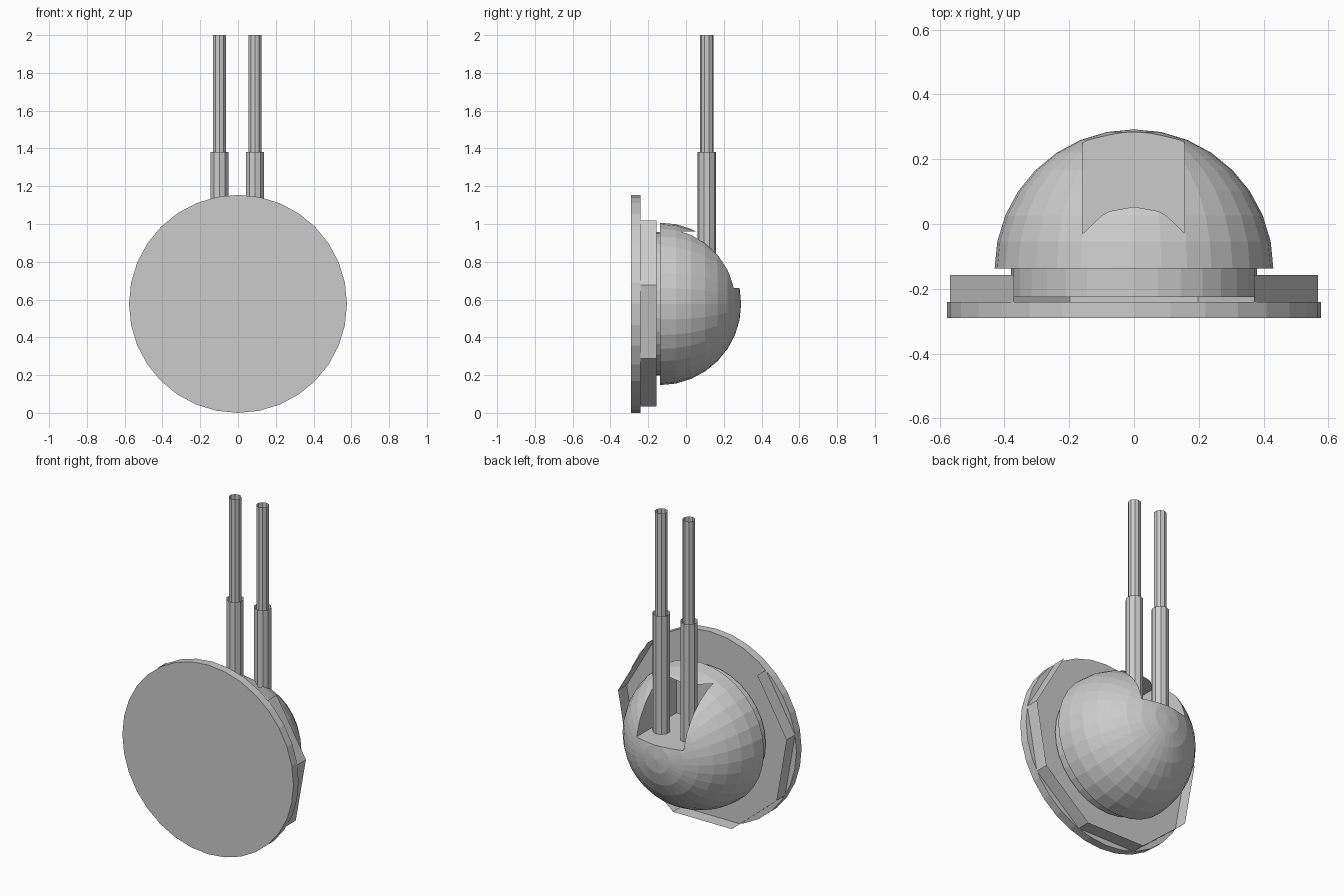
import bpy, bmesh, math
from mathutils import Matrix, Vector

if "Cube" in bpy.data.objects:
    bpy.data.objects.remove(bpy.data.objects["Cube"])

CZ = 0.577                                    # height of the common axis
ALONG_Y = Matrix.Rotation(-math.pi / 2, 4, 'X')   # local z -> world y


def finish(name, bm):
    mesh = bpy.data.meshes.new(name)
    bm.to_mesh(mesh)
    bm.free()
    obj = bpy.data.objects.new(name, mesh)
    bpy.context.collection.objects.link(obj)
    return obj


def drum(name, radius, y0, y1, sides=32):
    bm = bmesh.new()
    place = Matrix.Translation((0, (y0 + y1) / 2, CZ)) @ ALONG_Y
    bmesh.ops.create_cone(bm, cap_ends=True, segments=sides, radius1=radius,
                          radius2=radius, depth=y1 - y0, matrix=place)
    return finish(name, bm)


def tube(name, x, y, radius, z0, z1, sides=10):
    bm = bmesh.new()
    bmesh.ops.create_cone(bm, cap_ends=False, segments=sides, radius1=radius,
                          radius2=radius, depth=z1 - z0,
                          matrix=Matrix.Translation((x, y, (z0 + z1) / 2)))
    return finish(name, bm)


# Face disc and the collar behind it
drum("face_disc", 0.577, -0.29, -0.24)
drum("collar", 0.38, -0.225, -0.137)

# Nine-sided rim wall, open across its top two sides
bm = bmesh.new()
pairs = []
for i in range(8):
    a = math.radians(50 - 40 * i)
    x, z = 0.577 * math.cos(a), CZ + 0.577 * math.sin(a)
    pairs.append([bm.verts.new((x, y, z)) for y in (-0.24, -0.157)])
for p, q in zip(pairs, pairs[1:]):
    bm.faces.new((p[0], q[0], q[1], p[1]))
finish("rim_wall", bm)

# Half-sphere housing with its pole towards the back
bm = bmesh.new()
bmesh.ops.create_uvsphere(bm, u_segments=32, v_segments=16, radius=0.43)
cut = bmesh.ops.bisect_plane(bm, geom=bm.verts[:] + bm.edges[:] + bm.faces[:],
                             plane_co=(0, 0, 0), plane_no=(0, 0, -1),
                             clear_outer=True, dist=1e-4)
bmesh.ops.holes_fill(bm, edges=[e for e in bm.edges if e.is_boundary], sides=0)
bmesh.ops.transform(bm, verts=bm.verts,
                    matrix=Matrix.Translation((0, -0.138, CZ)) @ ALONG_Y)
bmesh.ops.recalc_face_normals(bm, faces=bm.faces)
housing = finish("dome_housing", bm)

# Box-shaped socket cut into the housing
bm = bmesh.new()
bmesh.ops.create_cube(bm, size=1)
for v in bm.verts:
    v.co = Vector((-0.002 + v.co.x * 0.315, 0.135 + v.co.y * 0.53, 0.81 + v.co.z * 0.30))
cutter = finish("socket_cutter", bm)
cutter.hide_render = True
cutter.hide_set(True)
mod = housing.modifiers.new("socket", 'BOOLEAN')
mod.operation = 'DIFFERENCE'
mod.solver = 'EXACT'
mod.object = cutter

# Pair of stepped pipes rising from the socket
for side, x in (("left", -0.097), ("right", 0.089)):
    tube(side + "_pipe_sleeve", x, 0.11, 0.05, 0.66, 1.38)
    tube(side + "_pipe", x, 0.11, 0.036, 0.66, 2.0)
